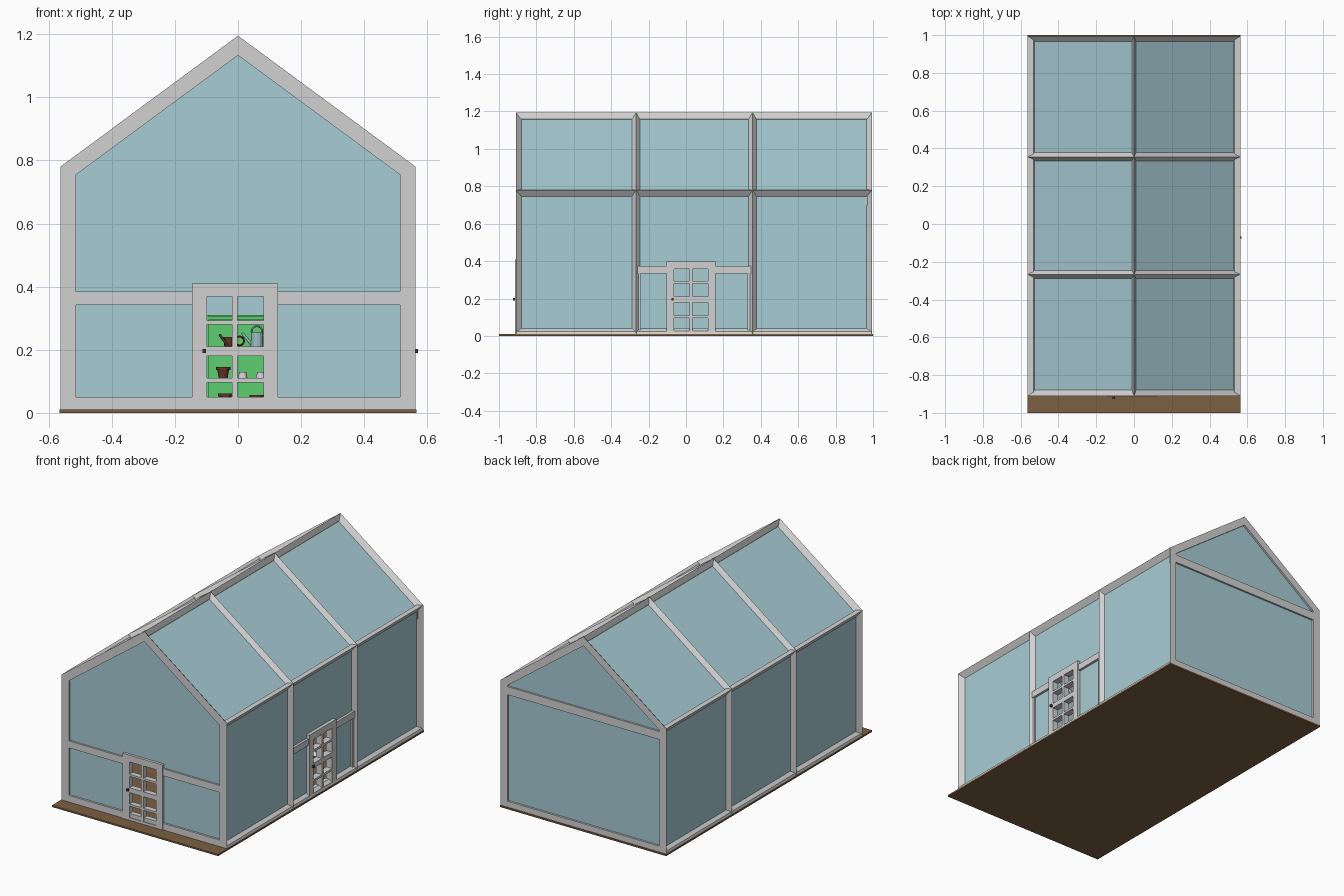
import bpy
import bmesh
from math import pi, radians
from mathutils import Matrix, Vector

if "Cube" in bpy.data.objects:
    bpy.data.objects.remove(bpy.data.objects["Cube"])


def material(name, r, g, b):
    m = bpy.data.materials.new(name)
    m.use_nodes = True
    m.diffuse_color = (r, g, b, 1)
    m.node_tree.nodes["Principled BSDF"].inputs["Base Color"].default_value = (r, g, b, 1)
    return m


FRAME = material("pale grey frame", 0.64, 0.64, 0.64)
GLASS = material("light blue glass", 0.39, 0.61, 0.66)
SOIL = material("brown soil", 0.20, 0.115, 0.055)
GREEN = material("green shelf paint", 0.11, 0.62, 0.16)
CLAY = material("dark clay", 0.13, 0.035, 0.02)
METAL = material("blue grey metal", 0.33, 0.50, 0.56)
DARK = material("dark brown handle", 0.06, 0.04, 0.03)

W, EAVE, RIDGE, BASE = 0.563, 0.78, 1.195, 0.008
FRONT, BACK, RIBS = -0.91, 0.995, (-0.267, 0.356)
INSET = 0.025                      # glass sits this far behind the frame
SLOPE = (RIDGE - EAVE) / W
LIFT = (1 + SLOPE * SLOPE) ** 0.5


def finish(name, bm, mat):
    bmesh.ops.recalc_face_normals(bm, faces=bm.faces)
    me = bpy.data.meshes.new(name)
    bm.to_mesh(me)
    bm.free()
    me.materials.append(mat)
    ob = bpy.data.objects.new(name, me)
    bpy.context.collection.objects.link(ob)


def box(name, x, y, z, mat):
    bm = bmesh.new()
    size = Vector((x[1] - x[0], y[1] - y[0], z[1] - z[0]))
    mid = Vector((sum(x), sum(y), sum(z))) / 2
    bmesh.ops.create_cube(bm, size=1, matrix=Matrix.Translation(mid) @ Matrix.Diagonal(size).to_4x4())
    finish(name, bm, mat)


def prism(name, points, y0, y1, mat):
    """Extrude an xz outline along y."""
    bm = bmesh.new()
    near, far = [[bm.verts.new((x, y, z)) for x, z in points] for y in (y0, y1)]
    bm.faces.new(near)
    bm.faces.new(far)
    for i in range(len(points)):
        bm.faces.new((near[i - 1], near[i], far[i], far[i - 1]))
    finish(name, bm, mat)


def house(d):
    """House outline moved inwards by d."""
    x, z0 = W - d, BASE + 0.85 * d
    eave = EAVE + (SLOPE - LIFT) * d
    return [(-x, z0), (x, z0), (x, eave), (0, RIDGE - LIFT * d), (-x, eave)]


def hoop(name, section):
    """Frame running round the house outline; section is a list of (inset, y)."""
    bm = bmesh.new()
    loops = [[bm.verts.new((x, y, z)) for x, z in house(d)] for d, y in section]
    for i, a in enumerate(loops):
        b = loops[(i + 1) % len(loops)]
        for j in range(5):
            k = (j + 1) % 5
            bm.faces.new((a[j], a[k], b[k], b[j]))
    finish(name, bm, FRAME)


def panel(name, side, u, z, d, mat):
    """Box on the front or the left wall; d is the depth range outwards from the frame."""
    if side == "front":
        box(name, u, (FRONT - d[1], FRONT - d[0]), z, mat)
    else:
        box(name, (W + d[0], W + d[1]), u, z, mat)


# Ground
box("ground", (-0.565, 0.565), (-1, 1), (0, 0.01), SOIL)

# Gable frames and ribs with sloping outer faces
hoop("front_gable_frame", [(0, FRONT), (INSET, FRONT + 0.03), (0.05, FRONT + 0.03), (0.05, FRONT)])
hoop("back_gable_frame", [(0, BACK), (INSET, BACK - 0.03), (0.045, BACK - 0.03), (0.045, BACK)])
for i, y in enumerate(RIBS):
    hoop(f"rib_{i + 1}", [(0, y), (INSET, y - 0.022), (0.045, y), (INSET, y + 0.022)])

# Long rails: ridge, eaves and sills
prism("ridge_rail", [(0, RIDGE), (0.01, RIDGE - 0.035), (0, RIDGE - 0.055), (-0.01, RIDGE - 0.035)],
      FRONT, BACK, FRAME)
for s, label in ((1, "left"), (-1, "right")):
    eave = [(W, EAVE), (W - INSET, EAVE - 0.035), (W - 0.05, EAVE - 0.02), (W - 0.03, EAVE + 0.002)]
    prism(label + "_eave_rail", [(s * x, z) for x, z in eave], FRONT, BACK, FRAME)
    sill = [(W, BASE), (W - 0.005, 0.025), (W - INSET, 0.04), (W - 0.05, 0.04), (W - 0.05, BASE)]
    prism(label + "_sill", [(s * x, z) for x, z in sill], FRONT, BACK, FRAME)
    # Roof glass
    outer, inner = house(INSET), house(INSET + 0.006)
    roof = [outer[2], outer[3], inner[3], inner[2]]
    prism(label + "_roof_glass", [(s * x, z) for x, z in roof], FRONT + 0.02, BACK - 0.02, GLASS)

# Back gable tie beam
box("back_tie_beam", (-W + 0.02, W - 0.02), (BACK - 0.03, BACK - 0.001), (0.70, 0.75), FRAME)

# Wall glass, with openings for the doors
g = house(0.04)
FD, SD = (-0.146, 0.127), (-0.105, 0.158)     # door spans
prism("back_glass", g, BACK - 0.018, BACK - 0.012, GLASS)
notch = [(FD[0] + 0.02, BASE), (FD[0] + 0.02, 0.39), (FD[1] - 0.02, 0.39), (FD[1] - 0.02, BASE)]
prism("front_glass", [(g[0][0], BASE)] + notch + [(g[1][0], BASE)] + g[2:],
      FRONT + 0.012, FRONT + 0.018, GLASS)
y0, y1, top = FRONT + 0.02, BACK - 0.02, EAVE - 0.013
box("right_wall_glass", (-W + INSET, -W + INSET + 0.006), (y0, y1), (BASE, top), GLASS)
for label, u, z in (("front", (y0, SD[0] + 0.02), (BASE, top)),
                    ("back", (SD[1] - 0.02, y1), (BASE, top)),
                    ("over_door", (SD[0] + 0.02, SD[1] - 0.02), (0.375, top))):
    box("left_wall_glass_" + label, (W - INSET - 0.006, W - INSET), u, z, GLASS)


def door(side, span, panes, top, rail, ends, depth, knob):
    """Door with two columns of four open panes, and the rails beside it."""
    rows = [(0.026, 0.097), (0.11, 0.18), (0.21, 0.28), (0.293, top - 0.041)]
    ups = [(span[0], panes[0]), (panes[1], panes[2]), (panes[3], span[1])]
    for i, u in enumerate(ups):
        panel(f"{side}_door_upright_{i + 1}", side, u, (BASE, top), depth, FRAME)
    edges = [BASE] + [v for r in rows for v in r] + [top]
    for i in range(0, len(edges), 2):
        for a, b in ((0, 1), (2, 3)):
            panel(f"{side}_door_bar_{i // 2 + 1}_{a // 2 + 1}", side, (panes[a], panes[b]),
                  (edges[i], edges[i + 1]), depth, FRAME)
    for label, u in (("a", (ends[0], span[0])), ("b", (span[1], ends[1]))):
        panel(f"{side}_rail_{label}", side, u, rail, (depth[0], depth[1] - 0.005), FRAME)
    panel(side + "_door_knob", side, (knob - 0.006, knob + 0.006), (0.19, 0.203),
          (depth[1], depth[1] + 0.012), DARK)


door("front", FD, (-0.098, -0.019, -0.002, 0.081), 0.41, (0.342, 0.385),
     (-0.52, 0.52), (-0.03, 0.004), -0.107)
door("left", SD, (-0.064, 0.018, 0.034, 0.117), 0.398, (0.335, 0.375),
     RIBS, (-0.045, -0.005), -0.072)
for label, u in (("a", (-0.267, -0.243)), ("b", (0.33, 0.356))):
    panel("left_side_stile_" + label, "left", u, (BASE, 0.375), (-0.045, -0.015), FRAME)

# Potting shelf at the back
SX, SY = (-0.1, 0.3), (0.76, 0.92)
box("shelf_back", SX, (0.91, 0.92), (0.005, 0.31), GREEN)
for i, x in enumerate(SX):
    box(f"shelf_side_{i + 1}", (x - 0.006, x + 0.006), SY, (0.003, 0.31), GREEN)
for i, z in enumerate((0.02, 0.104, 0.2, 0.3)):
    box(f"shelf_board_{i + 1}", SX, SY, (z - 0.005, z + 0.006), GREEN)


def cone(name, pos, r0, r1, h, mat, tilt=0):
    bm = bmesh.new()
    m = Matrix.Translation(pos) @ Matrix.Rotation(tilt, 4, "Y") @ Matrix.Translation((0, 0, h / 2))
    bmesh.ops.create_cone(bm, cap_ends=True, segments=12, radius1=r0, radius2=r1, depth=h, matrix=m)
    finish(name, bm, mat)


def ring(name, pos, r, mat):
    bpy.ops.mesh.primitive_torus_add(location=pos, rotation=(pi / 2, 0, 0), major_radius=r,
                                     minor_radius=0.003, major_segments=16, minor_segments=6)
    bpy.context.object.name = name
    bpy.context.object.data.materials.append(mat)


# Pots, bowls and tools
for i, (x, z) in enumerate(((-0.04, 0.026), (0.06, 0.02), (0.2, 0.026), (-0.047, 0.11), (0.2, 0.11))):
    cone(f"pot_{i + 1}", (x, 0.83, z), 0.014, 0.019, 0.028, CLAY)
    cone(f"pot_rim_{i + 1}", (x, 0.83, z + 0.026), 0.023, 0.023, 0.01, CLAY)
for i, x in enumerate((0.015, 0.072)):
    cone(f"bowl_{i + 1}", (x, 0.83, 0.11), 0.015, 0.011, 0.02, FRAME)
cone("watering_can", (0.06, 0.83, 0.206), 0.02, 0.018, 0.048, METAL)
cone("watering_can_spout", (0.045, 0.83, 0.215), 0.005, 0.004, 0.05, METAL, radians(-40))
ring("watering_can_handle", (0.06, 0.83, 0.258), 0.017, METAL)
cone("tool_pot", (-0.03, 0.83, 0.206), 0.013, 0.016, 0.035, CLAY)
cone("trowel", (-0.03, 0.81, 0.208), 0.004, 0.004, 0.05, DARK, radians(-35))
ring("twine_loop", (0.005, 0.83, 0.228), 0.014, CLAY)
